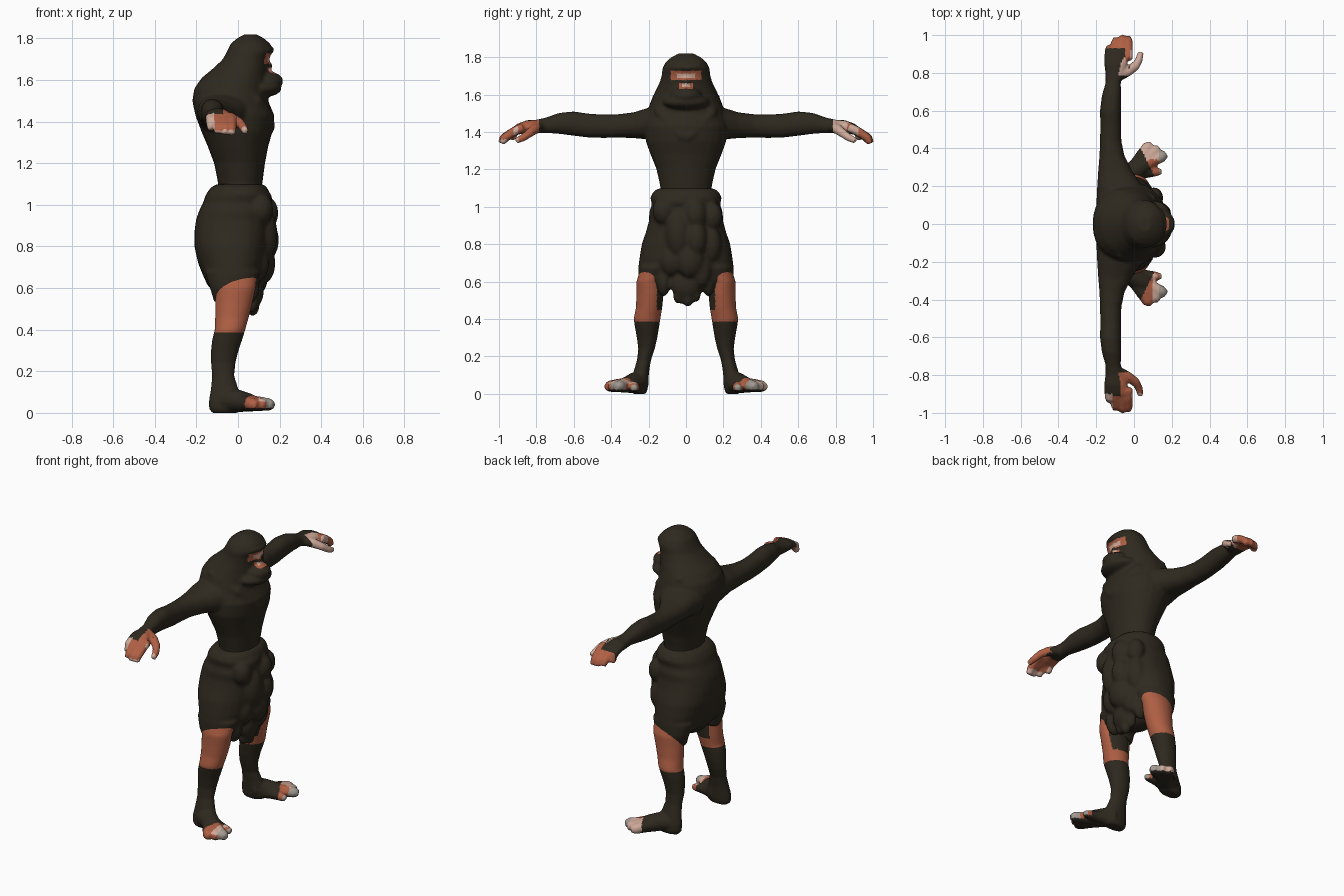
import bpy, bmesh, math
from mathutils import Vector, Matrix


def material(name, rgb):
    m = bpy.data.materials.new(name)
    m.diffuse_color = (*rgb, 1)
    return m


MATS = [material("dark cloth", (0.028, 0.022, 0.0135)),
        material("reddish skin", (0.43, 0.115, 0.058)),
        material("pale skin", (0.62, 0.40, 0.32)),
        material("grey nail", (0.36, 0.32, 0.28))]
CLOTH, SKIN, PALE, GREY = range(4)
SIDES = 28


def bridge(bm, rings):
    """Skin a list of point rings and cap both ends."""
    vs = [[bm.verts.new(p) for p in r] for r in rings]
    faces = []
    for a, b in zip(vs, vs[1:]):
        n = len(a)
        faces += [bm.faces.new((a[i], a[(i + 1) % n], b[(i + 1) % n], b[i])) for i in range(n)]
    faces += [bm.faces.new(vs[0][::-1]), bm.faces.new(vs[-1])]
    bmesh.ops.recalc_face_normals(bm, faces=faces)


def loft(bm, rows, axis='z', power=2.0, side=1):
    """Rows are (position, min a, max a, min b, max b) along z or y."""
    rings = []
    for t, a0, a1, b0, b1 in rows:
        ring = []
        for i in range(SIDES):
            w = 2 * math.pi * i / SIDES
            c, s = math.cos(w), math.sin(w)
            a = (a0 + a1) / 2 + (a1 - a0) / 2 * math.copysign(abs(c) ** (2 / power), c)
            b = (b0 + b1) / 2 + (b1 - b0) / 2 * math.copysign(abs(s) ** (2 / power), s)
            ring.append((a, b * side, t) if axis == 'z' else (a, t * side, b))
        rings.append(ring)
    bridge(bm, rings)


def tube(bm, pts, side=1):
    """Points are (x, y, z, radius)."""
    P = [Vector((x, y * side, z)) for x, y, z, r in pts]
    rings = []
    for i, p in enumerate(P):
        d = (P[min(i + 1, len(P) - 1)] - P[max(i - 1, 0)]).normalized()
        u = d.cross(Vector((0.31, 0.2, 0.93))).normalized()
        v = d.cross(u)
        r = pts[i][3]
        rings.append([p + r * (u * math.cos(k * math.pi / 6) + v * math.sin(k * math.pi / 6))
                      for k in range(12)])
    bridge(bm, rings)


def blob(bm, c, r, side=1):
    m = Matrix.Translation((c[0], c[1] * side, c[2])) @ Matrix.Diagonal((*r, 1))
    bmesh.ops.create_uvsphere(bm, u_segments=20, v_segments=12, radius=1, matrix=m)


def blend(bm, name, rule, voxel=0.009, smooth=6):
    """Melt the pieces into one smooth surface, then colour faces by rule."""
    me = bpy.data.meshes.new(name + "_base")
    bm.to_mesh(me)
    bm.free()
    ob = bpy.data.objects.new(name, me)
    bpy.context.collection.objects.link(ob)
    rm = ob.modifiers.new("melt", 'REMESH')
    rm.mode, rm.voxel_size = 'VOXEL', voxel
    sm = ob.modifiers.new("soften", 'SMOOTH')
    sm.factor, sm.iterations = 0.5, smooth
    dg = bpy.context.evaluated_depsgraph_get()
    done = bpy.data.meshes.new_from_object(ob.evaluated_get(dg))
    ob.modifiers.clear()
    ob.data = done
    done.name = name
    done.materials.clear()
    for m in MATS:
        done.materials.append(m)
    for p in done.polygons:
        p.use_smooth = True
        p.material_index = rule(p.center, p.normal)
    return ob


def sym(rows):
    return [(z, a, b, -h, h) for z, a, b, h in rows]


# Hooded upper body: torso, hunched back and head in one loft
bm = bmesh.new()
loft(bm, sym([(1.05, -.09, .11, .135), (1.11, -.097, .118, .138), (1.2, -.115, .13, .158),
              (1.28, -.145, .145, .19), (1.35, -.175, .165, .215), (1.43, -.205, .175, .222),
              (1.50, -.22, .145, .21), (1.56, -.21, .14, .19), (1.61, -.175, .14, .168),
              (1.66, -.115, .145, .143), (1.70, -.073, .15, .13), (1.74, -.052, .165, .126),
              (1.775, -.035, .155, .108), (1.80, -.005, .125, .078), (1.82, .03, .09, .04)]),
     power=2.1)
blob(bm, (.115, 0, 1.745), (.06, .095, .026))             # brow of the hood
blob(bm, (.125, 0, 1.595), (.093, .085, .05))             # wrapped jaw
blob(bm, (.105, 0, 1.56), (.105, .125, .045))             # wrap under the jaw
blob(bm, (.135, 0, 1.667), (.032, .022, .028))            # nose
for s in (1, -1):
    # draped cowl
    tube(bm, [(-.09, .155, 1.585, .026), (.0, .155, 1.555, .034), (.085, .13, 1.50, .036),
              (.13, .075, 1.43, .034), (.15, .02, 1.38, .03), (.15, -.02, 1.365, .024)], s)
    # arm
    loft(bm, [(.10, -.2, .10, 1.33, 1.55), (.2, -.195, .045, 1.36, 1.53),
              (.28, -.19, -.01, 1.367, 1.505), (.36, -.183, -.05, 1.37, 1.495),
              (.44, -.18, -.067, 1.368, 1.493), (.52, -.178, -.068, 1.37, 1.498),
              (.6, -.18, -.068, 1.38, 1.51), (.68, -.17, -.068, 1.39, 1.502),
              (.75, -.15, -.07, 1.395, 1.477), (.80, -.152, -.05, 1.392, 1.465),
              (.85, -.158, -.035, 1.395, 1.463), (.90, -.158, -.02, 1.385, 1.445),
              (.92, -.152, -.03, 1.377, 1.43)], 'y', 2.2, s)
    # fingers and thumb
    for x, y, z in ((-.13, .925, 1.36), (-.098, .965, 1.345), (-.06, .978, 1.34), (-.03, .972, 1.338)):
        tube(bm, [(x, .87, 1.425, .025), (x, .92, 1.403, .025), (x, y, (z + 1.395) / 2, .023),
                  (x, y + .012, z, .018)], s)
    tube(bm, [(-.07, .79, 1.425, .03), (-.03, .81, 1.415, .028), (.008, .835, 1.395, .024),
              (.027, .87, 1.37, .021), (.036, .91, 1.352, .017)], s)


def upper_rule(c, n):
    y = abs(c.y)
    if y > .785:                                           # hands
        if c.y > 0:
            if c.x > -.02 and y < .925:
                return PALE
            if y > .93 or (c.x > -.045 and y > .86):
                return SKIN
            if n.x > .25:
                return PALE
            return SKIN if n.z < -.3 and y > .84 else CLOTH
        if c.x > -.015 and y < .925:
            return PALE if y > .895 else SKIN
        if y > .90 and c.x < -.112:
            return PALE
        if y > .94 and c.z < 1.36:
            return PALE
        if y > .91 or (c.x > -.07 and y > .825) or n.x > .25 or (n.z < -.3 and y > .84):
            return SKIN
        return CLOTH
    if c.x > .085 and n.x > -.2:                           # face openings
        if 1.678 < c.z < 1.727 and y < .082:
            return PALE if 1.69 < c.z < 1.712 and y < .05 else SKIN
        if 1.63 < c.z < 1.66 and y < .037:
            return PALE if c.z > 1.642 and y < .022 else SKIN
    return CLOTH


blend(bm, "hooded_upper_body", upper_rule, .0085, 6)

# Wrapped skirt with bunched front folds
bm = bmesh.new()
loft(bm, sym([(1.10, -.10, .12, .14), (1.085, -.13, .14, .172), (1.05, -.155, .155, .192),
              (1.01, -.168, .152, .182), (.97, -.188, .16, .198), (.93, -.202, .152, .197),
              (.87, -.21, .15, .213), (.80, -.21, .145, .237), (.72, -.192, .135, .25),
              (.66, -.168, .115, .257), (.61, -.145, .085, .25)]), power=2.3)
blob(bm, (-.055, 0, .61), (.08, .13, .06))
for s in (1, -1):
    # rear and inner hem around each thigh
    loft(bm, [(.68, -.16, .11, .06, .255), (.60, -.135, .075, .10, .255),
              (.555, -.122, .02, .115, .23), (.53, -.115, -.03, .13, .2)], side=s)
    blob(bm, (.05, .12, .61), (.055, .04, .09), s)
for c, r in (((.11, -.12, .98), (.06, .06, .075)), ((.115, -.04, 1.03), (.05, .09, .045)),
             ((.125, -.04, .86), (.065, .07, .13)), ((.12, .05, .96), (.075, .065, .09)),
             ((.105, .14, .95), (.05, .055, .075)), ((.13, .055, .83), (.068, .06, .10)),
             ((.095, .13, .80), (.055, .06, .10)), ((.12, .02, .72), (.06, .08, .10)),
             ((.095, -.08, .72), (.055, .06, .09)), ((.10, .08, .66), (.045, .055, .09)),
             ((.075, 0, .59), (.05, .085, .085)), ((.065, -.04, .525), (.033, .03, .045)),
             ((.07, .01, .505), (.033, .032, .04)), ((.065, .055, .53), (.03, .025, .04))):
    blob(bm, c, r)
blend(bm, "wrapped_skirt", lambda c, n: CLOTH, .009, 12)


# Legs with bare knees, bound shins and split-toed feet
def leg_rule(c, n):
    y = abs(c.y)
    if .385 < c.z < .70:
        return CLOTH if c.z > .45 and y < .155 and c.x > -.07 else SKIN
    if c.z < .09 and c.x + .5 * (y - .3) > .085 and n.z > -.6:
        if c.x > .135:
            return GREY
        if c.y > 0:
            return PALE if y > .34 else SKIN
        return PALE if c.z > .055 and c.x > .1 else SKIN
    return CLOTH


for s, name in ((1, "left_leg"), (-1, "right_leg")):
    bm = bmesh.new()
    loft(bm, [(.68, -.12, .095, .09, .24), (.6, -.108, .085, .125, .265), (.53, -.11, .07, .12, .265),
              (.46, -.11, .052, .127, .268), (.4, -.112, .035, .137, .28), (.35, -.125, .02, .145, .272),
              (.3, -.13, .003, .153, .263), (.24, -.13, -.012, .167, .255), (.18, -.125, -.018, .187, .262),
              (.12, -.13, .0, .197, .28), (.06, -.14, .02, .202, .295), (.02, -.14, .02, .206, .295),
              (.0, -.125, .0, .215, .285)], side=s)
    # foot wedge from ankle to ball
    tube(bm, [(-.06, .245, .06, .058), (-.01, .275, .06, .056), (.05, .31, .05, .046), (.085, .33, .042, .036)], s)
    # outer toe group and separate inner toe
    for x, y in ((.15, .36), (.115, .39), (.075, .41)):
        tube(bm, [(.0, .29, .045, .042), (x * .6, (y + .29) / 2 + .01, .045, .037), (x, y, .04, .031),
                  (x + .02, y + .012, .037, .02)], s)
    tube(bm, [(.0, .26, .045, .04), (.06, .275, .04, .033), (.115, .277, .034, .026), (.145, .277, .03, .017)], s)
    for v in bm.verts:
        v.co.z = max(v.co.z, 0.0)
    blend(bm, name, leg_rule, .0085, 4)
